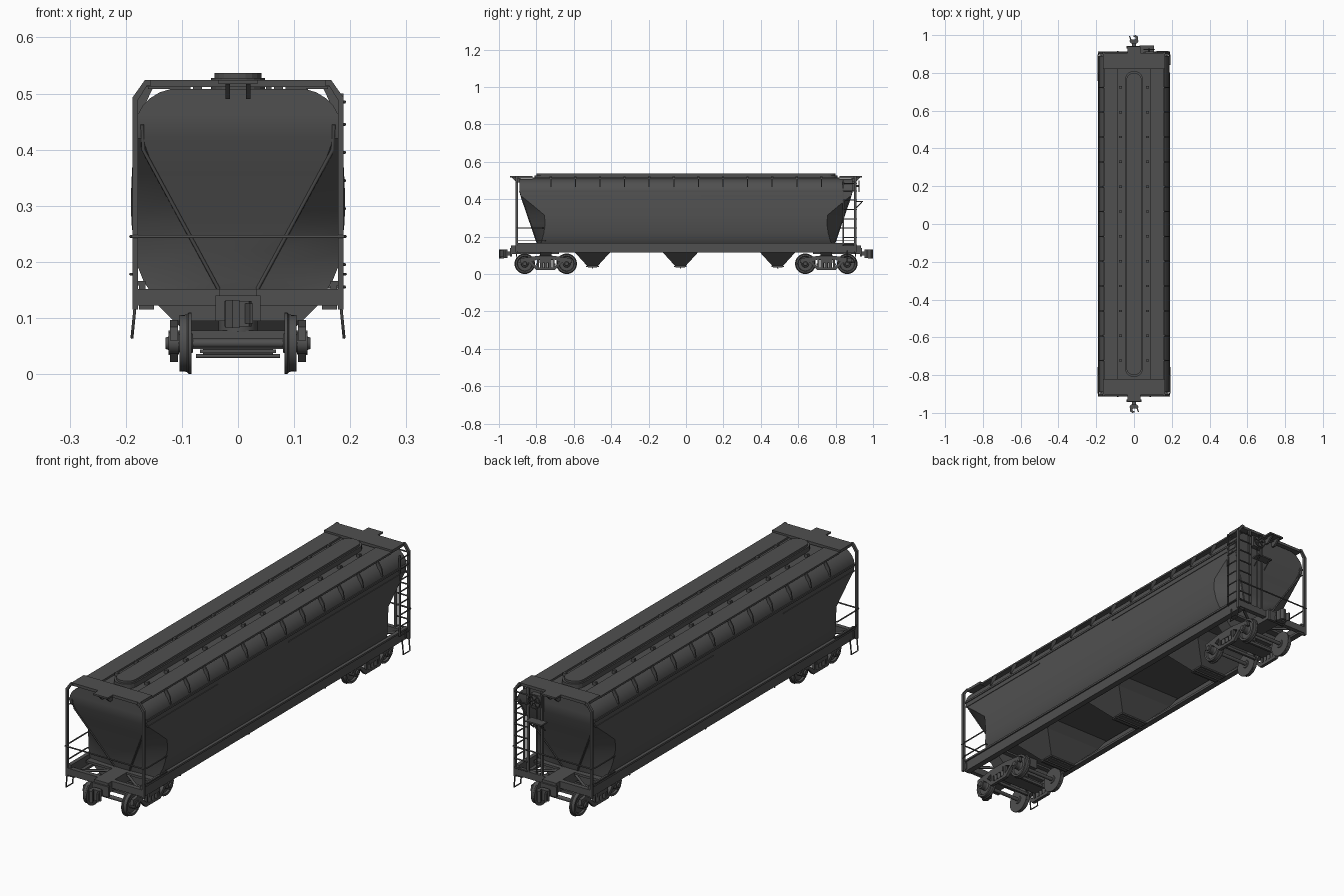
import bpy, bmesh, math
from mathutils import Vector

if "Cube" in bpy.data.objects:
    bpy.data.objects.remove(bpy.data.objects["Cube"])

grey = bpy.data.materials.new("dark_grey_paint")
grey.diffuse_color = (0.08, 0.08, 0.08, 1)
grey.use_nodes = True
grey.node_tree.nodes["Principled BSDF"].inputs["Base Color"].default_value = grey.diffuse_color


def finish(name, bm, smooth=None):
    bmesh.ops.recalc_face_normals(bm, faces=bm.faces)
    me = bpy.data.meshes.new(name)
    bm.to_mesh(me)
    bm.free()
    me.materials.append(grey)
    if smooth:
        me.shade_smooth()
        me.set_sharp_from_angle(angle=math.radians(smooth))
    ob = bpy.data.objects.new(name, me)
    bpy.context.collection.objects.link(ob)
    return ob


def loft(name, rings, smooth=None, caps=True):
    """Skin a list of equal-length closed rings."""
    bm = bmesh.new()
    vs = [[bm.verts.new(p) for p in r] for r in rings]
    n = len(vs[0])
    for a, b in zip(vs, vs[1:]):
        for i in range(n):
            bm.faces.new((a[i], a[(i + 1) % n], b[(i + 1) % n], b[i]))
    if caps:
        bm.faces.new(vs[0])
        bm.faces.new(vs[-1])
    return finish(name, bm, smooth)


def prism(name, pts, axis, a, b):
    """Extrude a 2D profile along x, y or z from a to b."""
    put = {'x': lambda p, t: (t, p[0], p[1]), 'y': lambda p, t: (p[0], t, p[1]),
           'z': lambda p, t: (p[0], p[1], t)}[axis]
    return loft(name, [[put(p, t) for p in pts] for t in (a, b)])


def box(name, x0, x1, y0, y1, z0, z1):
    return prism(name, [(x0, y0), (x1, y0), (x1, y1), (x0, y1)], 'z', z0, z1)


def lathe(name, prof, c, axis='x', n=28):
    """Spin (offset, radius) pairs round an axis through c."""
    rings = []
    for t, r in prof:
        ring = []
        for i in range(n):
            u, v = r * math.cos(2 * math.pi * i / n), r * math.sin(2 * math.pi * i / n)
            o = {'x': (t, u, v), 'y': (u, t, v), 'z': (u, v, t)}[axis]
            ring.append(Vector(c) + Vector(o))
        rings.append(ring)
    return loft(name, rings, 35)


def rod(name, pts, r=0.003):
    """Round bar through a list of points."""
    cu = bpy.data.curves.new(name, 'CURVE')
    cu.dimensions = '3D'
    cu.bevel_depth, cu.bevel_resolution, cu.use_fill_caps = r, 1, True
    s = cu.splines.new('POLY')
    s.points.add(len(pts) - 1)
    for q, p in zip(s.points, pts):
        q.co = (*p, 1)
    cu.materials.append(grey)
    ob = bpy.data.objects.new(name, cu)
    bpy.context.collection.objects.link(ob)


# Hopper body: height, half width, half length of the side wall
levels = [(.15, .158, .782), (.165, .168, .776), (.19, .178, .768), (.22, .184, .76),
          (.27, .190, .753), (.315, .191, .757), (.36, .189, .81), (.42, .185, .884), (.445, .183, .89),
          (.462, .179, .89), (.478, .170, .89), (.492, .156, .89), (.502, .14, .89), (.508, .12, .89)]
rings = []
for z, w, ys in levels:
    v = min(.035 + (z - .15) * .54, .17, w - .004)
    yc = min(.79 + (z - .15) * .34, .89)
    yc = max(yc, ys)
    rings.append([(v, -yc, z), (w, -ys, z), (w, ys, z), (v, yc, z),
                  (-v, yc, z), (-w, ys, z), (-w, -ys, z), (-v, -yc, z)])
loft("hopper_body", rings, 25)

# Roof: running boards, latches, side ribs and the long trough hatch
for s in (-1, 1):
    box("running_board", s * .085, s * .160, -.82, .82, .508, .516)
    box("eave_strip", s * .181, s * .187, -.89, .89, .438, .446)
    box("wall_seam", s * .184, s * .188, -.885, -.40, .415, .419)
    box("wall_seam", s * .184, s * .188, .08, .885, .415, .419)
    for i in range(12):
        y = -.723 + i * .1315
        box("hatch_latch", s * .064, s * .080, y - .006, y + .006, .506, .522)
        prism("roof_rib", [(s * .150, .513), (s * .166, .511), (s * .181, .488),
                           (s * .187, .455), (s * .178, .455)], 'y', y - .003, y + .003)


def capsule(r, half, n=10):
    return [(r * math.cos(a), k * (half - r) + r * math.sin(a))
            for k, a0 in ((1, 0), (-1, math.pi)) for a in [a0 + math.pi * i / n for i in range(n + 1)]]


prism("hatch_coaming", capsule(.048, .81), 'z', .505, .528)
prism("hatch_cover", capsule(.042, .80), 'z', .528, .537)

# Both ends
for e in (-1, 1):
    Y = e * .905
    # roof end platform with centre step and brackets
    box("roof_end_platform", -.163, .163, e * .82, Y, .512, .524)
    box("roof_end_step", -.035, .035, Y, e * .94, .517, .524)
    for s in (-1, 1):
        prism("step_bracket", [(e * .885, .490), (e * .905, .490), (e * .935, .518), (e * .885, .518)],
              'x', s * .014, s * .022)
        # corner posts, bent in at the top
        prism("corner_post", [(s * .188, .115), (s * .188, .493), (s * .166, .524), (s * .155, .524),
                              (s * .155, .514), (s * .162, .514), (s * .178, .489), (s * .178, .115)],
              'y', Y - .006, Y + .006)
        # raised corner seams of the end slope sheet
        rod("slope_seam", [(s * .171, e * .889, .445), (s * .169, e * .876, .40),
                           (s * .035, e * .791, .152)], .0035)
        # low side handrails (the ladder takes the fourth corner)
        if (s, e) != (1, 1):
            for z in (.178, .245):
                rod("side_handrail", [(s * .186, Y, z), (s * .191, e * .89, z),
                                      (s * .191, e * .76, z), (s * .182, e * .75, z)])
        # diagonal floor braces
        rod("floor_brace", [(s * .03, e * .80, .14), (s * .165, e * .90, .14)], .006)
    rod("end_handrail", [(-.19, Y + e * .005, .245), (.19, Y + e * .005, .245)])
    # end sill, stub centre sill, body bolster
    box("end_sill", -.180, .180, e * .89, e * .91, .122, .152)
    box("centre_sill", -.034, .034, e * .68, e * .935, .108, .152)
    box("striker_plate", -.040, .040, e * .93, e * .942, .095, .140)
    box("shear_plate", -.16, .16, e * .70, e * .81, .142, .152)
    prism("body_bolster", [(-.16, .145), (.16, .145), (.14, .12), (.115, .095), (-.115, .095), (-.14, .12)],
          'y', e * .72, e * .78)
    # coupler: shank, head, guard arm and knuckle
    box("coupler_shank", -.011, .011, e * .93, e * .965, .098, .120)
    prism("coupler_head", [(-.016, e * .955), (.016, e * .955), (.024, e * .968), (.020, e * .976),
                           (-.020, e * .976), (-.024, e * .968)], 'z', .085, .130)
    prism("coupler_guard_arm", [(-e * .012, e * .974), (-e * .020, e * .974), (-e * .027, e * .994),
                                (-e * .021, e * .996)], 'z', .090, .126)
    prism("coupler_knuckle", [(e * .006, e * .974), (e * .020, e * .974), (e * .022, e * .990),
                              (e * .010, e), (-e * .003, e * .998), (-e * .002, e * .991),
                              (e * .008, e * .988)], 'z', .082, .132)
    # stirrup step at one corner of each end
    for d in (0,):
        x, y0, y1 = e * .183, e * .905, e * .860
        rod("stirrup_step", [(x, y0, .125), (x + e * .006, y0, .065), (x + e * .006, y1, .065), (x, y1, .125)])

# Side sills
for s in (-1, 1):
    prism("side_sill", [(s * .150, .115), (s * .176, .115), (s * .176, .158), (s * .182, .158),
                        (s * .182, .166), (s * .165, .166), (s * .165, .125), (s * .150, .125)],
          'y', -.905, .905)

# Ladder and brake gear on the back right corner
for z in (.155, .195, .245, .295, .345, .395, .445, .485):
    rod("side_ladder_rung", [(.183, .90, z), (.190, .895, z), (.190, .845, z), (.184, .84, z)])
    rod("end_ladder_rung", [(.183, .912, z), (.12, .912, z)])
box("side_ladder_rail", .182, .188, .838, .844, .15, .50)
for x in (.12, .055):
    box("end_ladder_rail", x - .005, x + .005, .900, .910, .15, .515)
box("brake_housing", .055, .105, .89, .912, .445, .495)
bpy.ops.mesh.primitive_torus_add(location=(.08, .925, .47), rotation=(math.pi / 2, 0, 0), major_radius=.028,
                                 minor_radius=.003, major_segments=24, minor_segments=6)
wheel = bpy.context.object
wheel.name = "brake_wheel"
wheel.data.materials.append(grey)
lathe("brake_wheel_hub", [(-.015, .006), (.003, .006)], (.08, .925, .47), 'y', 10)
for i in range(3):
    a = math.pi * i / 3
    dx, dz = .028 * math.cos(a), .028 * math.sin(a)
    rod("brake_wheel_spoke", [(.08 - dx, .925, .47 - dz), (.08 + dx, .925, .47 + dz)], .002)
box("brake_platform", .03, .105, .905, .945, .384, .390)
for x in (.04, .095):
    rod("platform_brace", [(x, .94, .384), (x, .905, .35)])
rod("brake_chain_rod", [(.08, .905, .45), (.08, .905, .13)])

# Three discharge hoppers with gates
for y in (-.5, -.03, .49):
    def rect(w, l, z): return [(-w, y - l, z), (w, y - l, z), (w, y + l, z), (-w, y + l, z)]
    loft("discharge_hopper", [rect(.155, .135, .152), rect(.14, .098, .12), rect(.062, .03, .045),
                              rect(.062, .024, .034)])
    box("outlet_gate", -.068, .068, y - .034, y + .034, .038, .044)
    rod("gate_shaft", [(-.075, y, .032), (.075, y, .032)], .004)

# Trucks
for c in (-.75, .75):
    for d in (-.112, .112):
        y = c + d
        lathe("axle", [(-.128, .008), (.128, .008)], (0, y, .055), 'x', 12)
        for s in (-1, 1):
            lathe("wheel", [(s * t, r) for t, r in ((.080, .016), (.083, .018), (.083, .055), (.088, .055),
                                                    (.091, .051), (.104, .050), (.104, .041), (.096, .038),
                                                    (.096, .020), (.105, .016))], (0, y, .055))
            lathe("axle_bearing", [(s * .105, .019), (s * .124, .019), (s * .124, .012), (s * .129, .010)],
                  (0, y, .055), 'x', 16)
        box("brake_beam", -.08, .08, c + d * .42 - .005, c + d * .42 + .005, .045, .057)
    for s in (-1, 1):
        a, b = s * .107, s * .121
        # side frame: top chord, drooped bottom chord, columns
        prism("frame_top_chord", [(c - .14, .060), (c - .135, .084), (c - .05, .096), (c + .05, .096),
                                  (c + .135, .084), (c + .14, .060), (c + .085, .060), (c + .045, .078),
                                  (c - .045, .078), (c - .085, .060)], 'x', a, b)
        prism("frame_bottom_chord", [(c - .09, .062), (c - .05, .022), (c + .05, .022), (c + .09, .062),
                                     (c + .075, .066), (c + .042, .036), (c - .042, .036),
                                     (c - .075, .066)], 'x', a, b)
        for k in (-1, 1):
            box("frame_column", a, b, c + k * .036, c + k * .046, .03, .085)
        for k in (-.022, 0, .022):
            lathe("bolster_spring", [(.034, .009), (.060, .009)], (s * .115, c + k, 0), 'z', 12)
    box("truck_bolster", -.124, .124, c - .032, c + .032, .058, .078)
    lathe("centre_bowl", [(.075, .035), (.100, .035)], (0, c, 0), 'z', 20)
